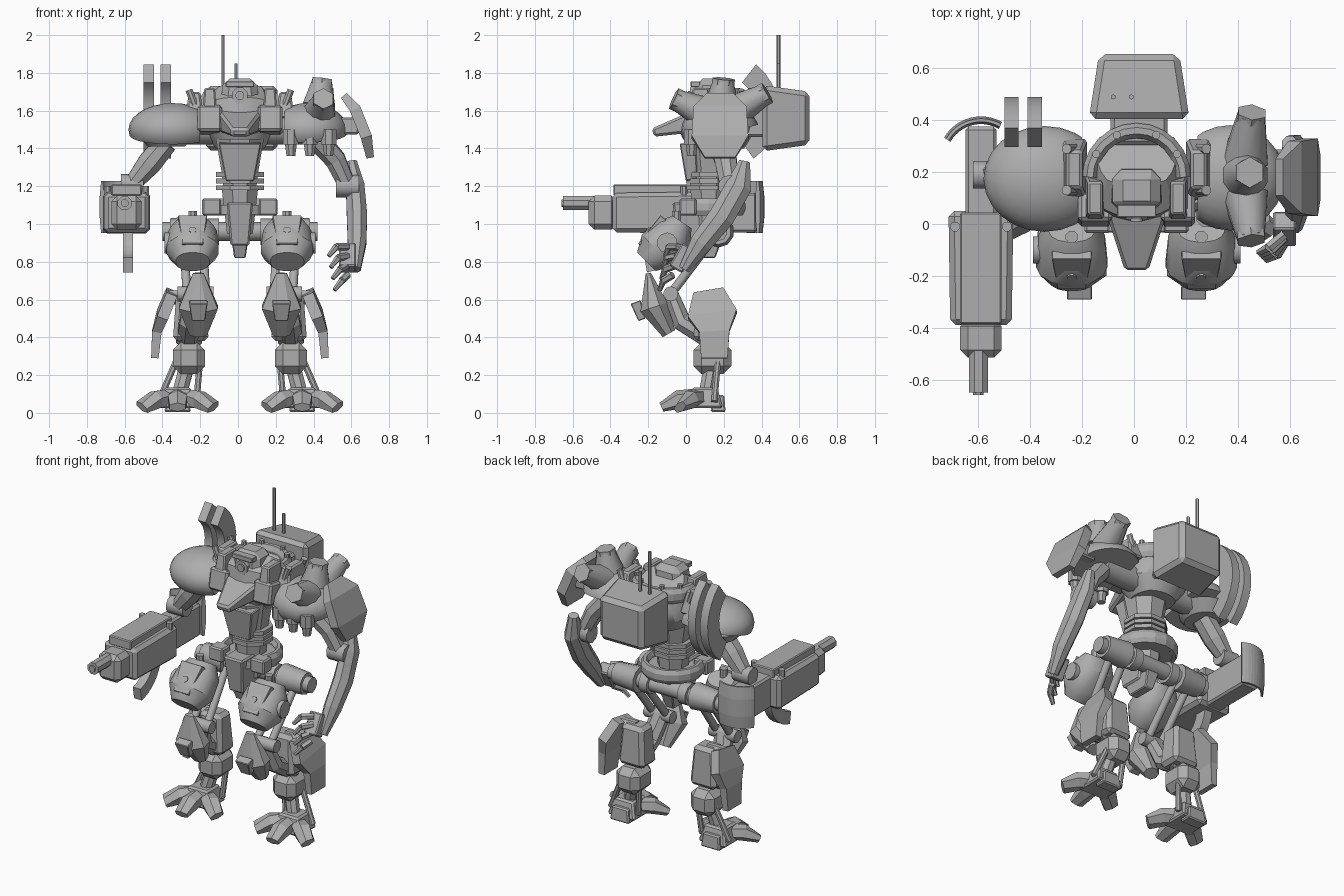
import bpy, bmesh, math
from math import sin, cos, radians
from mathutils import Vector, Matrix

cube = bpy.data.objects.get("Cube")
if cube:
    bpy.data.objects.remove(cube)

X, Y, Z = Vector((1, 0, 0)), Vector((0, 1, 0)), Vector((0, 0, 1))
MIDDLE = X * .01

grey = (.42, .42, .42, 1)
steel = bpy.data.materials.new("steel_grey")
steel.use_nodes = True
steel.diffuse_color = grey
steel.node_tree.nodes["Principled BSDF"].inputs["Base Color"].default_value = grey


def finish(name, bm, smooth=0):
    bmesh.ops.recalc_face_normals(bm, faces=bm.faces)
    mesh = bpy.data.meshes.new(name)
    bm.to_mesh(mesh)
    bm.free()
    mesh.materials.append(steel)
    ob = bpy.data.objects.new(name, mesh)
    bpy.context.collection.objects.link(ob)
    if smooth:
        bpy.ops.object.select_all(action='DESELECT')
        ob.select_set(True)
        bpy.context.view_layer.objects.active = ob
        bpy.ops.object.shade_smooth_by_angle(angle=radians(smooth))


def block(name, center, size, top=1, front=1, tilt=0, chamfer=.1):
    """Chamfered box whose top and front ends can be scaled, tilted about x."""
    bm = bmesh.new()
    bmesh.ops.create_cube(bm, size=1)
    for v in bm.verts:
        co = v.co.copy()
        if co.z > 0:
            v.co.x *= top
            v.co.y *= top
        if co.y < 0:
            v.co.x *= front
            v.co.z *= front
        v.co = Vector(a * b for a, b in zip(v.co, size))
    bmesh.ops.bevel(bm, geom=bm.edges[:], offset=chamfer * min(size), segments=1, affect='EDGES')
    bmesh.ops.transform(bm, matrix=Matrix.Translation(center) @ Matrix.Rotation(radians(tilt), 4, 'X'), verts=bm.verts)
    finish(name, bm)


def skin(name, rings, smooth=0):
    """Closed skin over rings of points."""
    bm = bmesh.new()
    rings = [[bm.verts.new(p) for p in ring] for ring in rings]
    for a, b in zip(rings, rings[1:]):
        for k in range(len(a)):
            bm.faces.new((a[k - 1], a[k], b[k], b[k - 1]))
    bm.faces.new(rings[0])
    bm.faces.new(rings[-1])
    finish(name, bm, smooth)


def loft(name, stations, n=8, smooth=0, square=.7, ref=X):
    """Rounded sections (centre, half width, half depth) square to a path."""
    centers = [Vector(s[0]) for s in stations]
    rings = []
    for i, (c, w, d) in enumerate(stations):
        t = (centers[min(i + 1, len(centers) - 1)] - centers[max(i - 1, 0)]).normalized()
        u = (ref - t * ref.dot(t)).normalized()
        v = t.cross(u)
        ring = []
        for k in range(n):
            a = math.tau * (k + .5) / n
            m = max(abs(cos(a)), abs(sin(a))) ** -square
            ring.append(centers[i] + u * w * cos(a) * m + v * d * sin(a) * m)
        rings.append(ring)
    skin(name, rings, smooth)


def tube(name, a, b, r, end=None, n=10):
    a, b = Vector(a), Vector(b)
    end = end or r
    ref = Y if abs((b - a).normalized().x) > .7 else X
    loft(name, [(a, r, r), (b, end, end)], n, 40 if n > 8 else 0, 0, ref)


def hoop(name, center, r, start, end, height, thick):
    stations = []
    for i in range(13):
        a = radians(start + (end - start) * i / 12)
        stations.append((center + (X * cos(a) + Y * sin(a)) * r, height, thick))
    loft(name, stations, ref=Z)


def arc_blade(name, center, outer, inner, start, end, width):
    """Curved blade lying in a vertical front-to-back plane."""
    rings = []
    for i in range(10):
        a = radians(start + (end - start) * i / 9)
        ray = Y * cos(a) + Z * sin(a)
        rings.append([Vector(center) + ray * r + X * x for x, r in
                      ((0, inner), (width, inner), (width, outer), (0, outer))])
    skin(name, rings, 30)


def dome(name, center, radii, floor, inner, s):
    bm = bmesh.new()
    bmesh.ops.create_uvsphere(bm, u_segments=24, v_segments=14, radius=1)
    bmesh.ops.scale(bm, vec=radii, verts=bm.verts)
    bmesh.ops.translate(bm, vec=center, verts=bm.verts)
    for point, normal in ((Z * floor, Y * .25 - Z), (X * inner, X * -s)):
        everything = bm.verts[:] + bm.edges[:] + bm.faces[:]
        cut = bmesh.ops.bisect_plane(bm, geom=everything, plane_co=point, plane_no=normal, clear_outer=True)
        rim = [e for e in cut['geom_cut'] if isinstance(e, bmesh.types.BMEdge)]
        bmesh.ops.contextual_create(bm, geom=rim)
    finish(name, bm, 35)


# Torso: abdomen, waist rings, chest and cowl
waist = MIDDLE + Y * .12 + Z * 1.2
loft("abdomen", [(waist, .09, .1), (waist + Z * .08, .1, .1), (waist + Z * .25, .13, .13)])
for i in range(3):
    ring_base = waist + Z * (.035 * i - .02)
    loft("waist_ring", [(ring_base, .13, .12), (ring_base + Z * .025, .13, .12)])
chest = MIDDLE + Y * .18 + Z * 1.5
loft("chest", [(chest - Z * .1, .13, .13), (chest, .2, .18), (chest + Z * .1 + Y * .02, .19, .19),
               (chest + Z * .17 + Y * .07, .15, .13)], 20, 30, .2)
neck = chest + Z * .15
hoop("neck_rim", neck, .18, 0, 180, .05, .03)
block("abdomen_plate", waist + Z * .13 - Y * .1, (.15, .06, .2), top=1.5, tilt=5)
block("chest_wedge", chest - Y * .22 + Z * .02, (.26, .28, .13), front=.35, tilt=15)

# Head with brow and lens
head = MIDDLE + Y * .13 + Z * 1.68
block("head", head, (.21, .18, .18), top=.85, chamfer=.2)
block("neck", head - Z * .1, (.17, .18, .1))
block("brow", head - Y * .08 + Z * .06, (.15, .05, .03))
tube("lens_ring", head - Y * .07, head - Y * .11, .045, n=8)
tube("lens", head - Y * .1, head - Y * .12, .024)

# Backpack and antennas
pack = MIDDLE + X * .01 + Y * .53 + Z * 1.56
block("backpack", pack, (.31, .25, .28), front=1.25)
block("backpack_mount", pack - Y * .15, (.22, .15, .2))
for x, height in ((-.1, .44), (-.03, .29)):
    foot = pack + X * x - Y * .04
    tube("antenna", foot + Z * .1, foot + Z * height, .01, n=6)

# Pelvis: block, keel, belt and column
block("pelvis_block", MIDDLE + Y * .04 + Z, (.1, .16, .23), top=1.4)
block("pelvis_keel", MIDDLE + Y * .08 + Z * .87, (.06, .15, .1), top=1.5)
pelvis = waist - Z * .11
hoop("pelvis_belt", pelvis, .17, -45, 225, .045, .025)
tube("pelvis_plate", pelvis - Z * .04, pelvis + Z * .01, .16, n=16)
loft("waist_column", [(waist - Z * .25, .07, .08), (waist, .1, .1)])

for s in (1, -1):
    out = X * s

    def at(x, y, z):
        return MIDDLE + out * x + Y * y + Z * z

    # Collar, pectoral, cowl end, shoulder axle
    collar = at(.24, .21, 1.63)
    block("collar", collar, (.1, .24, .14), top=.6)
    for y in (-.08, .08):
        tube("collar_bolt", collar + Y * y, collar + Y * y + out * .03 + Z * .08, .02, n=8)
    block("pectoral", at(.16, .07, 1.55), (.13, .14, .14), tilt=-10)
    block("cowl_end", at(.16, .1, 1.64), (.08, .18, .16), top=.7)
    tube("shoulder_axle", chest + out * .1, chest + out * .4, .08)
    for angle in (30, 65):
        stud = neck + (out * cos(radians(angle)) + Y * sin(radians(angle))) * .18
        tube("rim_bolt", stud, stud + Z * .07, .016, n=8)
    block("belt_clasp", at(.15, .01, 1.09), (.1, .09, .09))

    # Hip joint and thigh
    hip, knee, thigh = at(.25, .17, .96), at(.23, -.08, .63), at(.25, -.1, .9)
    tube("hip_axle", MIDDLE + Y * .17 + Z * .96, hip, .05)
    tube("hip_collar", hip - out * .14, hip - out * .08, .07)
    tube("hip_joint", hip - out * .05, hip + out * .12, .085, .07)
    tube("hip_cap", hip + out * .12, hip + out * .16, .05)
    loft("thigh_armour", [(thigh + Y * .08 + Z * .11, .09, .06), (thigh + Y * .04 + Z * .05, .13, .11),
                          (thigh - Y * .05 - Z * .04, .14, .12), (thigh - Y * .11 - Z * .1, .09, .07)], 16, 35, .2)
    block("thigh_panel", thigh - Y * .08 + Z * .06, (.11, .03, .19), top=1.4, tilt=-40)
    tube("thigh_bolt", thigh + Y * .05 + Z * .1, thigh + Y * .05 + Z * .17, .025, n=8)
    tube("thigh_stud", thigh - Y * .06 + Z * .03, thigh - Y * .11 + Z * .07, .02, n=8)
    tube("thigh_disc", thigh + out * .1, thigh + out * .15, .055)
    for x in (-.05, .05):
        tube("thigh_rod", hip + out * x, knee + out * x, .024)
    tube("knee_axle", knee - out * .09, knee + out * .1, .04)

    # Knee guard, shin linkage, calf
    guard = at(.22, -.17, .56)
    loft("knee_guard", [(guard + Z * .18 - Y * .03, .03, .015), (guard, .11, .08), (guard + Y * .08 - Z * .14, .05, .04)],
         8, square=.2)
    block("knee_boss", guard - Y * .08 - Z * .02, (.07, .04, .1), top=1.4, tilt=20)
    calf, ankle, sole = at(.26, .12, .51), at(.27, .14, .29), at(.33, .1, .06)
    loft("shin_link", [(knee, .06, .04), (calf - Y * .14 - Z * .03, .06, .05), (ankle + Z * .1, .07, .06)])
    block("calf", calf, (.19, .16, .26), top=.8, chamfer=.15)
    tube("calf_disc", calf + Z * .1, calf + Z * .1 + out * .12, .04, n=8)
    loft("calf_fin", [(at(.36, .12, .64), .03, .08), (at(.41, .14, .52), .03, .13), (at(.44, .15, .43), .025, .08),
                      (at(.45, .15, .29), .02, .07)], 4, square=1)

    # Ankle and foot
    block("ankle_block", ankle, (.17, .2, .17), chamfer=.25)
    loft("ankle_column", [(ankle, .04, .04), (sole, .04, .04)])
    for x in (-1, 1):
        tube("ankle_rod", ankle + Y * .03 + out * x * .06, sole + Y * .05 + out * x * .1, .018, n=8)
    block("foot", sole + Z * .02, (.2, .19, .11), top=.7)
    for angle in (-55, 0, 55):
        ahead = out * sin(radians(angle)) - Y * cos(radians(angle))
        loft("toe", [(sole + ahead * .04 + Z * .02, .045, .05), (sole + ahead * .14 + Z * .01, .055, .05),
                     (sole + ahead * .23 - Z * .03, .045, .025)], 6, square=.5)
    block("heel", sole + Y * .07 - Z * .01, (.14, .08, .09), top=.8)

# Right shoulder: dome, underside and curved fins
dome("right_shoulder", (-.345, .175, 1.5), (.235, .205, .14), 1.42, -.2, -1)
underarm = Vector((-.38, .18, 1.43))
loft("right_shoulder_rim", [(underarm - Z * .02, .1, .12), (underarm + Z * .05, .17, .18)], 20, 30, 0)
for x in (-.5, -.41):
    arc_blade("shoulder_fin", (x, .18, 1.6), .31, .19, 52, -55, .055)

# Right arm and gun
elbow = Vector((-.56, .19, 1.21))
loft("right_upper_arm", [(underarm, .06, .07), (underarm.lerp(elbow, .5), .065, .07), (elbow, .045, .05)])
tube("right_elbow", elbow - X * .06, elbow + X * .06, .055)
gun = Vector((-.59, -.17, 1.06))
block("gun_body", gun, (.25, .44, .22), front=.95)
block("gun_rear", gun + Y * .37, (.12, .35, .21))
block("gun_top_rail", gun + Z * .12, (.16, .43, .06))
block("gun_shroud", gun - Y * .27, (.16, .15, .18), chamfer=.2)
bore = gun - X * .01 + Z * .05
tube("gun_barrel", bore - Y * .3, bore - Y * .48, .04, n=8)
tube("gun_muzzle", bore - Y * .4, bore - Y * .49, .022, n=8)
for x in (-.1, .1):
    bolt = gun + X * x + Y * .16
    tube("gun_bolt", bolt, bolt + Z * .14, .02, n=8)
arc_blade("gun_hook", gun - X * .02 - Y * .08 - Z * .07, .25, .17, 0, -80, .055)
hoop("gun_rear_plate", gun + Y * .42 + Z * .03, .15, 60, 150, .14, .015)

# Left shoulder: dome, thruster cones, launchers and shield
dome("left_shoulder", (.37, .18, 1.5), (.21, .205, .14), 1.43, .245, 1)
shoulder = Vector((.42, .18, 1.55))
for angle, length in ((-65, .26), (5, .21), (60, .28)):
    ray = Y * sin(radians(angle)) + Z * cos(radians(angle)) + X * .12
    tip = shoulder + ray * length
    tube("thruster", shoulder + ray * .08, tip, .09, .055)
    tube("thruster_lip", tip - ray * .02, tip + ray * .01, .06, n=6)
for x in (-.14, -.04, .06):
    pod = shoulder + X * x - Y * .15 - Z * .05
    tube("launcher", pod, pod - Z * .08, .045, n=8)
    tube("launcher_tip", pod - Z * .07, pod - Z * .14, .035, .025, 8)
shield = shoulder + X * .2
loft("left_shield", [(shield + Z * .13 - X * .06, .02, .07), (shield + Z * .06, .03, .14),
                     (shield - Z * .09 + X * .06, .03, .15), (shield - Z * .2 + X * .08, .02, .08)], 4, square=1)
block("shield_mount", shield - X * .05 - Z * .03, (.14, .13, .09))

# Left arm, forearm plate and hand
elbow, palm = Vector((.58, .23, 1.2)), Vector((.58, -.02, .82))
loft("left_upper_arm", [(shoulder - Z * .1, .06, .07), (shoulder.lerp(elbow, .6), .055, .06), (elbow, .045, .05)])
tube("left_elbow", elbow - X * .06, elbow + X * .06, .06)
loft("left_forearm", [((.6, .31, 1.33), .03, .03), ((.62, .28, 1.2), .05, .07), ((.63, .19, 1.04), .055, .07),
                      ((.63, .08, .9), .05, .06), ((.62, -.01, .76), .03, .03)])
block("left_palm", palm, (.09, .08, .14), tilt=-30)
for i in range(4):
    base = palm - Y * (.02 + .01 * i) + Z * (.06 - .05 * i)
    knuckle = base - X * (.06 - .01 * i) - Y * .05 - Z * .01 * i
    tube("finger", base, knuckle, .02, n=6)
    tube("fingertip", knuckle, knuckle - X * .04 - Y * .02 - Z * .05, .018, .012, 6)
